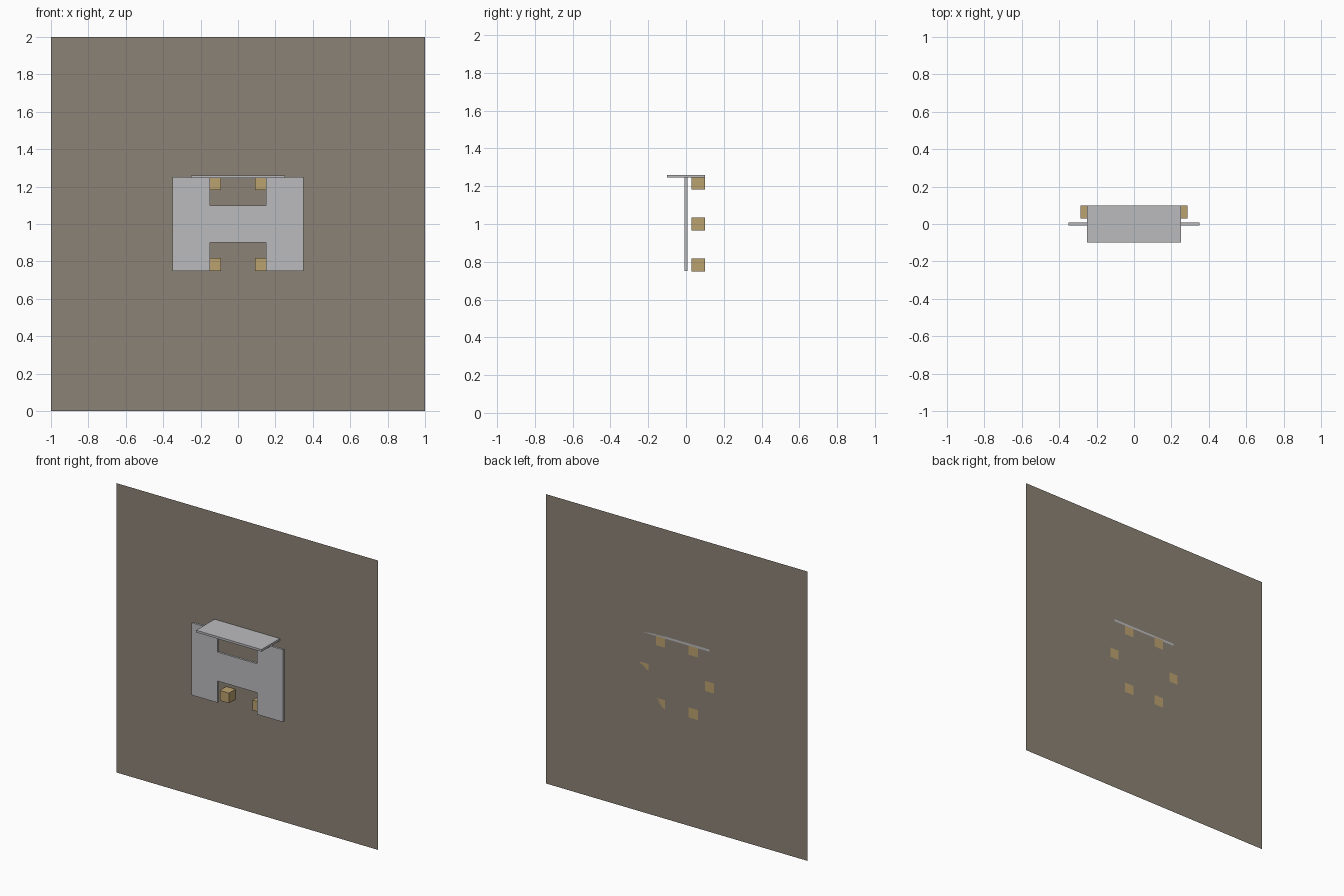
import bpy, bmesh, math

if "Cube" in bpy.data.objects:
    bpy.data.objects.remove(bpy.data.objects["Cube"])


def paint(name, rgb):
    mat = bpy.data.materials.new(name)
    mat.diffuse_color = (*rgb, 1)
    mat.use_nodes = True
    mat.node_tree.nodes["Principled BSDF"].inputs["Base Color"].default_value = mat.diffuse_color
    return mat


def finish(name, bm, mat=None):
    mesh = bpy.data.meshes.new(name)
    bm.normal_update()
    bm.to_mesh(mesh)
    bm.free()
    obj = bpy.data.objects.new(name, mesh)
    bpy.context.collection.objects.link(obj)
    if mat:
        mesh.materials.append(mat)
    return obj


def box(name, center, size, mat=None):
    bm = bmesh.new()
    bmesh.ops.create_cube(bm, size=1)
    bmesh.ops.scale(bm, vec=size, verts=bm.verts)
    bmesh.ops.translate(bm, vec=center, verts=bm.verts)
    return finish(name, bm, mat)


def plate(name, outline, y, depth=0, mat=None):
    # x-z outline facing the front, optionally thickened backwards
    bm = bmesh.new()
    face = bm.faces.new([bm.verts.new((x, y, z)) for x, z in outline])
    if depth:
        out = bmesh.ops.extrude_face_region(bm, geom=[face], use_keep_orig=True)
        verts = [v for v in out["geom"] if isinstance(v, bmesh.types.BMVert)]
        bmesh.ops.translate(bm, vec=(0, depth, 0), verts=verts)
        bmesh.ops.recalc_face_normals(bm, faces=bm.faces)
    return finish(name, bm, mat)


wall_paint = paint("wall_brown", (0.26, 0.225, 0.18))
block_paint = paint("block_tan", (0.50, 0.36, 0.16))
panel_paint = paint("panel_grey", (0.50, 0.50, 0.52))

# Thin backing wall
plate("wall", [(-1, 0), (1, 0), (1, 2), (-1, 2)], 0.1, mat=wall_paint)

# H-shaped front panel, notched above and below
right = [(0.15, 0.9), (0.15, 0.75), (0.35, 0.75), (0.35, 1.25), (0.15, 1.25), (0.15, 1.1)]
left = [(-x, z) for x, z in reversed(right)]
plate("front_panel", right + left, -0.0075, 0.015, panel_paint)

# Shelf across the top of the panel
box("top_shelf", (0, 0, 1.2525), (0.5, 0.2, 0.015), panel_paint)

# Ring of six spacer blocks on the wall
for i in range(6):
    a = math.radians(60 * i)
    box(f"spacer_block_{i + 1}",
        (0.25 * math.cos(a), 0.065, 1 + 0.25 * math.sin(a)),
        (0.07, 0.07, 0.07), block_paint)
